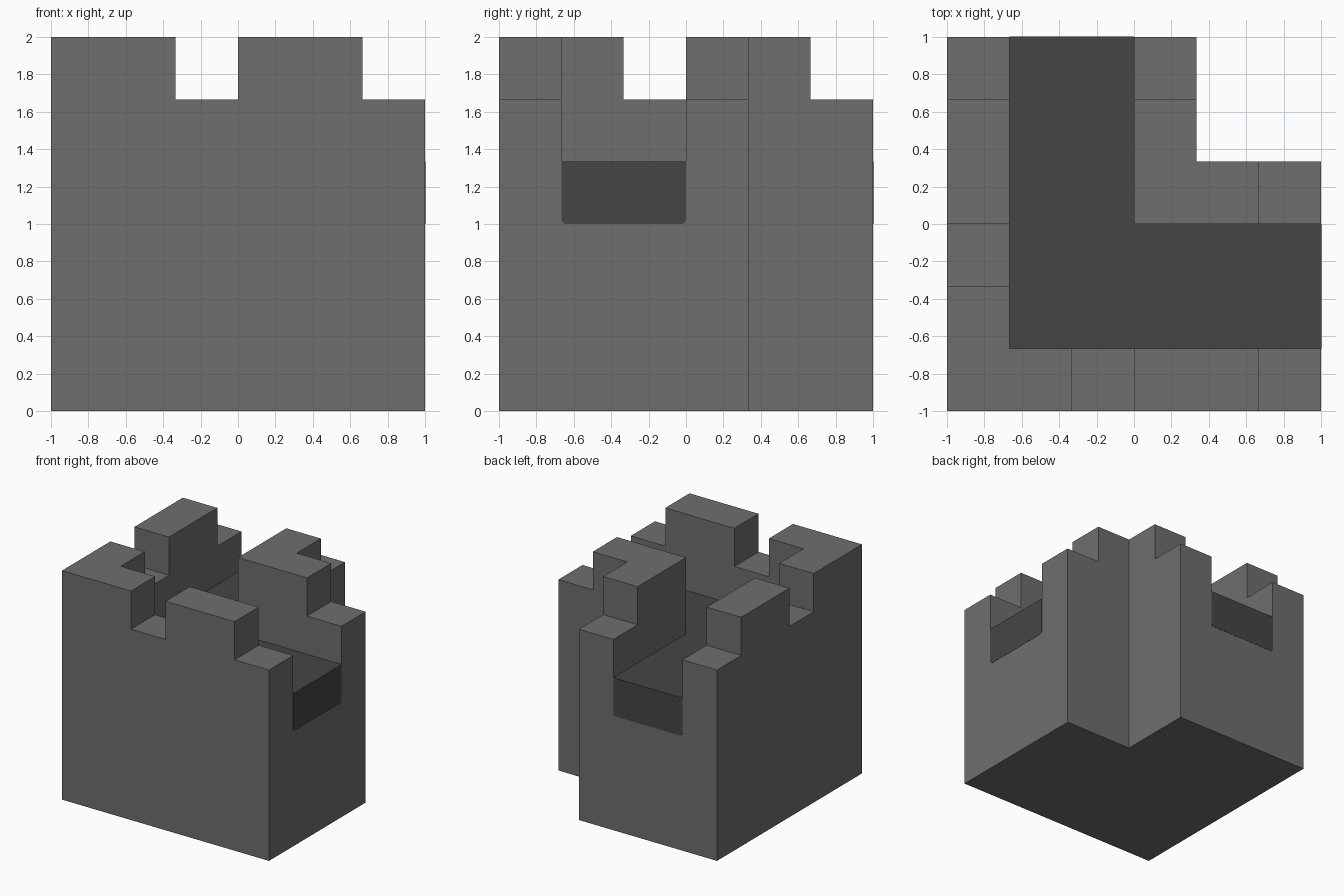
import bpy, bmesh, math
from mathutils import Matrix, Vector

cube = bpy.data.objects.get("Cube")
if cube:
    bpy.data.objects.remove(cube, do_unlink=True)

UNIT = 1 / 3          # side of one building block
HALF = 3              # half the width in blocks
FLOOR = 4             # walkway height in blocks


def material(name, value):
    mat = bpy.data.materials.new(name)
    mat.use_nodes = True
    colour = (value, value, value, 1)
    mat.diffuse_color = colour
    mat.node_tree.nodes["Principled BSDF"].inputs["Base Color"].default_value = colour
    return mat


stone = material("stone_grey", 0.158)
dark = material("dark_walkway_grey", 0.06)


def add_object(name, bm, mats):
    mesh = bpy.data.meshes.new(name)
    bm.to_mesh(mesh)
    bm.free()
    for mat in mats:
        mesh.materials.append(mat)
    obj = bpy.data.objects.new(name, mesh)
    bpy.context.collection.objects.link(obj)
    return obj


# Block heights from front to back; dots are empty ground outside the corner
PLAN = ["665665",
        "644444",
        "544444",
        "644665",
        "6446..",
        "5445.."]


def height(i, j):
    if 0 <= j < len(PLAN) and 0 <= i < len(PLAN[j]) and PLAN[j][i] != ".":
        return int(PLAN[j][i])
    return 0


def quad(bm, centre, normal):
    """One block-sided square, facing along the normal."""
    n = Vector(normal)
    u = Vector((n.y, n.z, n.x))
    v = n.cross(u)
    corners = (-u - v, u - v, u + v, v - u)
    return bm.faces.new([bm.verts.new((Vector(centre) + c / 2) * UNIT) for c in corners])


# Castle corner: walls, battlements and walkway as one clean shell
bm = bmesh.new()
for j in range(len(PLAN)):
    for i in range(len(PLAN[j])):
        h = height(i, j)
        if not h:
            continue
        x, y = i - HALF + 0.5, j - HALF + 0.5
        top = quad(bm, (x, y, h), (0, 0, 1))
        top.material_index = int(h == FLOOR)
        quad(bm, (x, y, 0), (0, 0, -1))
        for dx, dy in ((1, 0), (-1, 0), (0, 1), (0, -1)):
            for k in range(height(i + dx, j + dy), h):
                quad(bm, (x + dx / 2, y + dy / 2, k + 0.5), (dx, dy, 0))
bmesh.ops.remove_doubles(bm, verts=bm.verts[:], dist=0.001)
bmesh.ops.dissolve_limit(bm, angle_limit=math.radians(1), verts=bm.verts[:],
                         edges=bm.edges[:], delimit={'MATERIAL'})
add_object("castle_corner", bm, [stone, dark])


# Dark walkway ends: thin plates with rounded lower corners
def walkway_end(name, centre, size):
    bm = bmesh.new()
    bmesh.ops.create_cube(bm, size=1, matrix=Matrix.Translation(centre)
                          @ Matrix.Diagonal((*size, 1)))
    thin = 0 if size[0] < size[1] else 1
    lower = [e for e in bm.edges
             if all(v.co.z < centre[2] for v in e.verts)
             and abs(e.verts[0].co[thin] - e.verts[1].co[thin]) > 0.001]
    bmesh.ops.bevel(bm, geom=lower, offset=0.025, segments=4, profile=0.5,
                    affect='EDGES')
    add_object(name, bm, [dark])


z = (FLOOR - 0.5) * UNIT
walkway_end("left_walkway_end", (1, -UNIT, z), (0.004, 2 * UNIT, UNIT))
walkway_end("back_walkway_end", (-UNIT, 1, z), (2 * UNIT, 0.004, UNIT))
